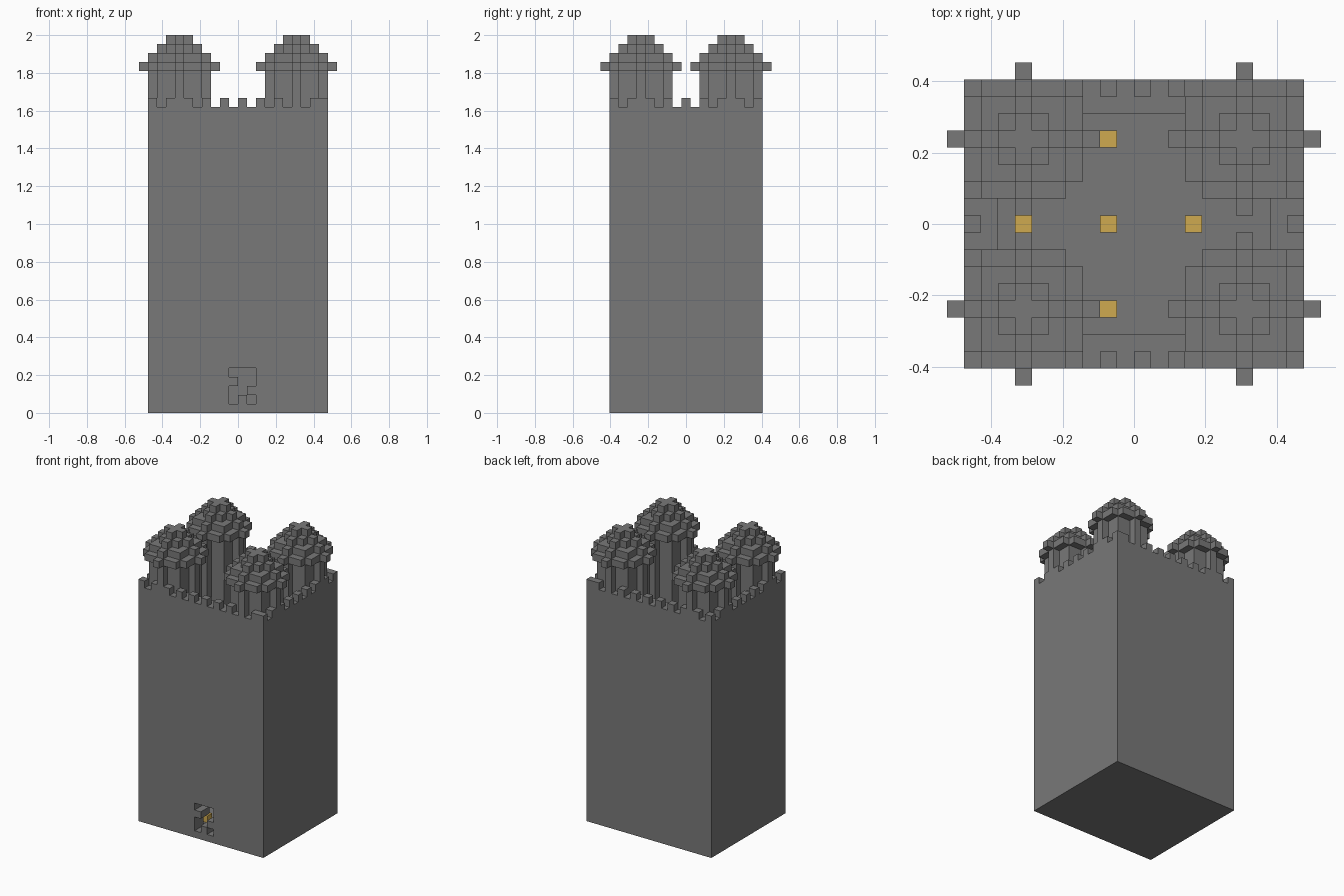
import bpy, bmesh
from mathutils import Vector

V = 2 / 42          # edge of one building block
HX, HY = 10, 8.5    # half width and half depth in blocks
WALL_TOP = 34
T = 2               # wall thickness

cube = bpy.data.objects.get("Cube")
if cube:
    bpy.data.objects.remove(cube, do_unlink=True)


def material(name, rgb):
    m = bpy.data.materials.new(name)
    m.use_nodes = True
    m.diffuse_color = (*rgb, 1)
    m.node_tree.nodes["Principled BSDF"].inputs["Base Color"].default_value = (*rgb, 1)
    return m


STONE = material("grey stone", (0.19, 0.19, 0.19))
GOLD = material("gold", (0.62, 0.40, 0.08))


def finish(name, bm, mat):
    bmesh.ops.recalc_face_normals(bm, faces=bm.faces)
    bmesh.ops.scale(bm, vec=(V, V, V), verts=bm.verts)
    me = bpy.data.meshes.new(name)
    bm.to_mesh(me)
    bm.free()
    me.materials.append(mat)
    ob = bpy.data.objects.new(name, me)
    bpy.context.collection.objects.link(ob)
    return ob


def boxes(name, spans, mat=STONE):
    """One object from boxes given as (x range, y range, z range)."""
    bm = bmesh.new()
    for span in spans:
        verts = bmesh.ops.create_cube(bm, size=1)["verts"]
        for v in verts:
            v.co = Vector([(a + b) / 2 + c * (b - a) for (a, b), c in zip(span, v.co)])
    return finish(name, bm, mat)


def block(x, y, z):
    return ((x, x + 1), (y, y + 1), (z, z + 1))


def disc(bm, cx, cy, r, z0, z1):
    """Blocky round slab: every block whose centre lies within r."""
    faces = []
    for i in range(-r, r + 1):
        for j in range(-r, r + 1):
            if i * i + j * j <= r * r:
                corners = ((-.5, -.5), (.5, -.5), (.5, .5), (-.5, .5))
                faces.append(bm.faces.new(
                    [bm.verts.new((cx + i + a, cy + j + b, z0)) for a, b in corners]))
    verts = list({v for f in faces for v in f.verts})
    bmesh.ops.remove_doubles(bm, verts=verts, dist=0.01)
    faces = [f for f in faces if f.is_valid]
    new = bmesh.ops.extrude_face_region(bm, geom=faces, use_keep_orig=True)["geom"]
    for v in new:
        if isinstance(v, bmesh.types.BMVert):
            v.co.z = z1


def tidy(bm):
    bmesh.ops.recalc_face_normals(bm, faces=bm.faces)
    bmesh.ops.dissolve_limit(bm, angle_limit=0.01, verts=bm.verts, edges=bm.edges)


# Floor and hollow keep walls
full_z = (1, WALL_TOP)
boxes("floor", [((-HX, HX), (-HY, HY), (0, 1))])
boxes("back_wall", [((-HX, HX), (HY - T, HY), full_z)])
inner_y = (T - HY, HY - T)
boxes("right_wall", [((-HX, T - HX), inner_y, full_z)])
boxes("left_wall", [((HX - T, HX), inner_y, full_z)])

# Front wall with a ragged doorway
front_y = (-HY, T - HY)
boxes("front_wall", [
    ((-HX, -1), front_y, full_z),
    ((2, HX), front_y, full_z),
    ((-1, 2), front_y, (5, WALL_TOP)),
])
boxes("doorway_rubble", [((x, x + 1), front_y, (z, z + 1))
                         for x, z in ((-1, 3), (1, 2), (0, 1))])

# Battlements on every second block
merlons = set()
for x in range(-HX, HX, 2):
    merlons |= {(x, -HY), (x, HY - 1)}
for k in range(0, int(2 * HY), 2):
    merlons |= {(-HX, k - HY), (HX - 1, k - HY)}
boxes("battlements", [block(x, y, WALL_TOP) for x, y in sorted(merlons)])

# Four round corner towers with stepped domes
for fb, sy in (("front", -1), ("back", 1)):
    for lr, sx in (("right", -1), ("left", 1)):
        cx, cy = 6.5 * sx, 5 * sy
        bm = bmesh.new()
        disc(bm, cx, cy, 3, 1, 38)
        tidy(bm)
        finish(f"{fb}_{lr}_tower", bm, STONE)
        bm = bmesh.new()
        for step in range(4):
            disc(bm, cx, cy, 4 - step, 38 + step, 39 + step)
        tidy(bm)
        finish(f"{fb}_{lr}_dome", bm, STONE)

# Gold lamps on the floor in a regular grid
boxes("floor_lamps", [block(x, y - 0.5, 1) for x in (-7, -2, 3) for y in (-5, 0, 5)], GOLD)
